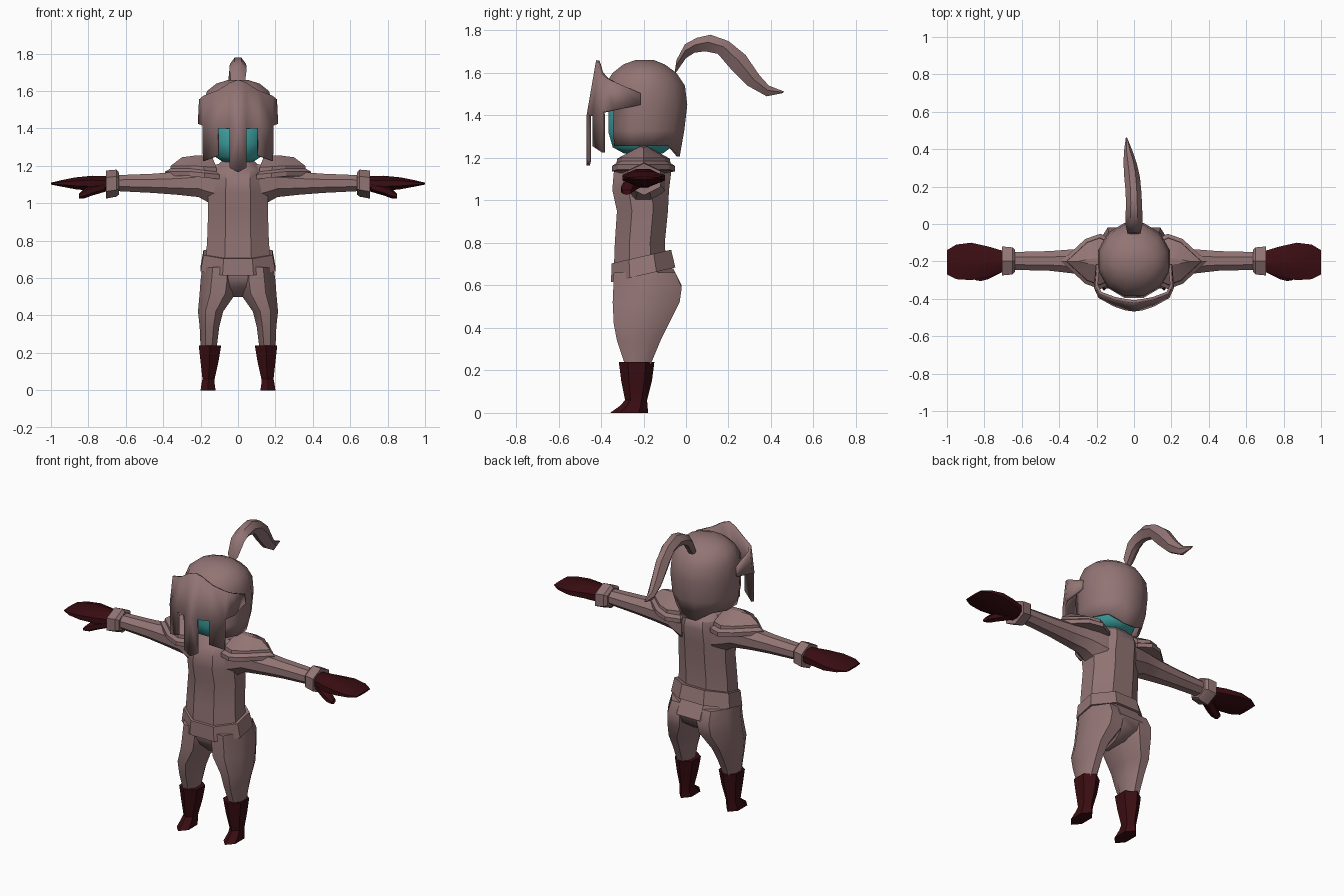
import bpy, bmesh, math
from mathutils import Vector

if "Cube" in bpy.data.objects:
    bpy.data.objects.remove(bpy.data.objects["Cube"])


def material(name, rgb):
    m = bpy.data.materials.new(name)
    m.diffuse_color = (*rgb, 1)
    m.use_nodes = True
    m.node_tree.nodes["Principled BSDF"].inputs["Base Color"].default_value = m.diffuse_color
    return m


ARMOUR = material("dusty_mauve", (0.29, 0.175, 0.175))
LEATHER = material("dark_maroon", (0.042, 0.004, 0.006))
SKIN = material("teal", (0.05, 0.38, 0.38))


def finish(name, bm, mat, mirror=False, thick=0.0, angle=35):
    """Turn a bmesh into a shaded object with optional mirror and thickness."""
    bmesh.ops.recalc_face_normals(bm, faces=bm.faces)
    me = bpy.data.meshes.new(name)
    bm.to_mesh(me)
    bm.free()
    me.materials.append(mat)
    ob = bpy.data.objects.new(name, me)
    bpy.context.collection.objects.link(ob)
    bpy.ops.object.select_all(action='DESELECT')
    ob.select_set(True)
    bpy.context.view_layer.objects.active = ob
    bpy.ops.object.shade_smooth_by_angle(angle=math.radians(angle))
    if mirror:
        ob.modifiers.new("mirror", 'MIRROR')
    if thick:
        s = ob.modifiers.new("thickness", 'SOLIDIFY')
        s.thickness = thick
        s.offset = -1
    return ob


def bridge(bm, rings, cap=True):
    """Skin a list of equally sized point loops."""
    loops = [[bm.verts.new(p) for p in r] for r in rings]
    n = len(loops[0])
    for a, b in zip(loops, loops[1:]):
        for i in range(n):
            j = (i + 1) % n
            bm.faces.new((a[i], a[j], b[j], b[i]))
    if cap:
        bm.faces.new(loops[0][::-1])
    if cap or cap is None:
        bm.faces.new(loops[-1])


def ring(axis, at, u0, u1, v0, v1, n=8, tilt=0.0):
    """Polygon ring filling a box; axis z uses u=x v=y, axis x uses u=y v=z."""
    k = 1 / math.cos(math.pi / n)
    pts = []
    for i in range(n):
        t = 2 * math.pi * (i + 0.5) / n
        u = (u0 + u1) / 2 + (u1 - u0) / 2 * k * math.cos(t)
        v = (v0 + v1) / 2 + (v1 - v0) / 2 * k * math.sin(t)
        pts.append((u, v, at + tilt * (v + 0.2)) if axis == 'z' else (at, u, v))
    return pts


def loft(name, axis, rows, mat, n=8, mirror=False, tilt=0.0, angle=35):
    bm = bmesh.new()
    bridge(bm, [ring(axis, *r, n=n, tilt=tilt) for r in rows])
    return finish(name, bm, mat, mirror, angle=angle)


# Torso, belt and hips: height, x range, y range
loft("torso", 'z', [
    (0.66, -.175, .175, -.34, -.09), (0.80, -.165, .165, -.335, -.10),
    (0.95, -.16, .16, -.325, -.085), (1.05, -.16, .16, -.347, -.08),
    (1.13, -.155, .155, -.34, -.07), (1.18, -.14, .14, -.31, -.08),
    (1.23, -.08, .08, -.27, -.13)], ARMOUR)
loft("belt", 'z', [(0.65, -.2, .2, -.353, -.05), (0.738, -.185, .185, -.35, -.07)],
     ARMOUR, tilt=0.23)
loft("hips", 'z', [
    (0.68, -.185, .185, -.34, -.06), (0.60, -.19, .19, -.335, -.02),
    (0.55, -.13, .13, -.31, -.04), (0.50, -.05, .05, -.26, -.11)], ARMOUR)

# Trouser legs and boots
loft("leg", 'z', [
    (0.66, .0, .19, -.34, -.05), (0.59, .0, .2, -.342, -.02),
    (0.52, .01, .205, -.345, -.03), (0.42, .08, .214, -.34, -.08),
    (0.34, .10, .205, -.325, -.12), (0.22, .115, .2, -.285, -.17)],
    ARMOUR, mirror=True)
loft("boot", 'z', [
    (0.24, .09, .21, -.305, -.16), (0.15, .105, .2, -.295, -.17),
    (0.06, .125, .19, -.28, -.19), (0.035, .125, .195, -.30, -.19),
    (0.0, .12, .2, -.345, -.19)], LEATHER, n=6, mirror=True)

# Arms, cuffs and mitten hands: x position, y range, z range
loft("arm", 'x', [
    (.10, -.30, -.10, .98, 1.21), (.16, -.29, -.11, 1.005, 1.20),
    (.21, -.275, -.125, 1.033, 1.185), (.32, -.265, -.135, 1.045, 1.168),
    (.45, -.25, -.145, 1.055, 1.158), (.65, -.245, -.15, 1.065, 1.15)],
    ARMOUR, mirror=True)
loft("cuff", 'x', [
    (.635, -.255, -.14, 1.055, 1.155), (.65, -.27, -.125, 1.045, 1.17),
    (.705, -.275, -.12, 1.035, 1.165), (.70, -.25, -.145, 1.06, 1.145)],
    ARMOUR, n=6, mirror=True)
loft("hand", 'x', [
    (.68, -.25, -.15, 1.06, 1.145), (.78, -.285, -.12, 1.066, 1.147),
    (.87, -.30, -.10, 1.075, 1.138), (.95, -.295, -.11, 1.09, 1.122),
    (1.0, -.27, -.14, 1.1, 1.11)], LEATHER, mirror=True)
loft("thumb", 'x', [
    (.71, -.26, -.19, 1.065, 1.11), (.78, -.295, -.225, 1.045, 1.095),
    (.82, -.305, -.25, 1.03, 1.075), (.85, -.30, -.26, 1.028, 1.05)],
    LEATHER, n=6, mirror=True)

# Layered shoulder plates with a raised ridge
OUTLINE = [(.10, -.11), (.18, -.148), (.26, -.12), (.39, 0),
           (.26, .12), (.18, .148), (.10, .11)]


def plate(s, z, drop=0.0):
    """Shoulder outline shrunk towards its middle; inner end lies lower."""
    return [(.2 + (x - .2) * s, -.2 + y * s, z - drop * max(0, .26 - x)) for x, y in OUTLINE]


bm = bmesh.new()
bridge(bm, [plate(1, 1.145, .1), plate(1, 1.17, .1), plate(.8, 1.19, .1)])
finish("shoulder_lower_plate", bm, ARMOUR, mirror=True, angle=20)
bm = bmesh.new()
bridge(bm, [plate(.86, 1.175, .05), plate(.84, 1.20, .05),
            [(.14 + (x - .10) * .55, -.2 + y * .12, 1.255 - .1 * max(0, x - .3))
             for x, y in OUTLINE]])
finish("shoulder_upper_plate", bm, ARMOUR, mirror=True, angle=20)

# Head inside the helmet
loft("head", 'z', [
    (1.22, -.08, .08, -.29, -.11), (1.25, -.125, .125, -.345, -.07),
    (1.32, -.155, .155, -.365, -.045), (1.42, -.16, .16, -.365, -.04),
    (1.52, -.13, .13, -.33, -.08), (1.57, -.06, .06, -.26, -.14)],
    SKIN, n=12, angle=60)

# Helmet dome, open at the face, with a lower neck guard at the back
bm = bmesh.new()
bridge(bm, [ring('z', *r, n=12) for r in [
    (1.255, -.17, .17, -.385, -.03), (1.33, -.185, .185, -.395, -.008),
    (1.45, -.192, .192, -.395, .006), (1.54, -.187, .187, -.385, -.005),
    (1.60, -.165, .165, -.345, -.045), (1.64, -.115, .115, -.295, -.10),
    (1.66, -.05, .05, -.24, -.15)]], cap=None)
for v in bm.verts:
    if v.co.z < 1.3 and v.co.y > -.05:
        v.co.z = 1.205
face = [f for f in bm.faces if f.calc_center_median().y < -.3
        and abs(f.calc_center_median().x) < .12 and f.calc_center_median().z < 1.45]
bmesh.ops.delete(bm, geom=face, context='FACES')
finish("helmet_dome", bm, ARMOUR, thick=0.015)

# Visor: columns of x, y, top z, top y shift, brow z, lower z
COLUMNS = [(0, -.468, 1.66, .045, 1.40, 1.165), (.045, -.462, 1.645, .045, 1.40, 1.19),
           (.11, -.44, 1.605, .035, 1.40, 1.255), (.19, -.395, 1.575, .02, 1.415, 1.225),
           (.215, -.34, 1.555, .01, 1.425, 1.425), (.204, -.215, 1.505, 0, 1.45, 1.45)]
bm = bmesh.new()
top = [bm.verts.new((x * .97, y + s, t)) for x, y, t, s, b, l in COLUMNS]
brow = [bm.verts.new((x, y, b)) for x, y, t, s, b, l in COLUMNS]
low = [bm.verts.new((c[0] * .99, c[1], c[5])) for c in COLUMNS[:4]]
for i in range(5):
    bm.faces.new((top[i], brow[i], brow[i + 1], top[i + 1]))
for i in (0, 2):  # nose guard and cheek guard
    bm.faces.new((brow[i], low[i], low[i + 1], brow[i + 1]))
finish("visor", bm, ARMOUR, mirror=True, thick=0.016)

# Plume: outer edge y z, inner edge y z, middle x, half width
PLUME = [(-.045, 1.66, -.055, 1.59, 0, .035), (-.005, 1.735, .0, 1.67, 0, .045),
         (.05, 1.765, .04, 1.695, 0, .045), (.115, 1.78, .09, 1.702, 0, .043),
         (.20, 1.75, .15, 1.69, -.003, .042), (.28, 1.685, .21, 1.62, -.01, .042),
         (.345, 1.59, .29, 1.54, -.02, .036), (.39, 1.54, .38, 1.49, -.03, .024),
         (.463, 1.512, .455, 1.505, -.04, .004)]
bm = bmesh.new()
rings = []
for oy, oz, iy, iz, x, w in PLUME:
    o, i = Vector((x, oy, oz)), Vector((x, iy, iz))
    side = Vector((w, 0, 0))
    rings.append([o + side * .4, o.lerp(i, .45) + side, i + side * .35,
                  i - side * .35, o.lerp(i, .45) - side, o - side * .4])
bridge(bm, rings)
finish("plume", bm, ARMOUR)
